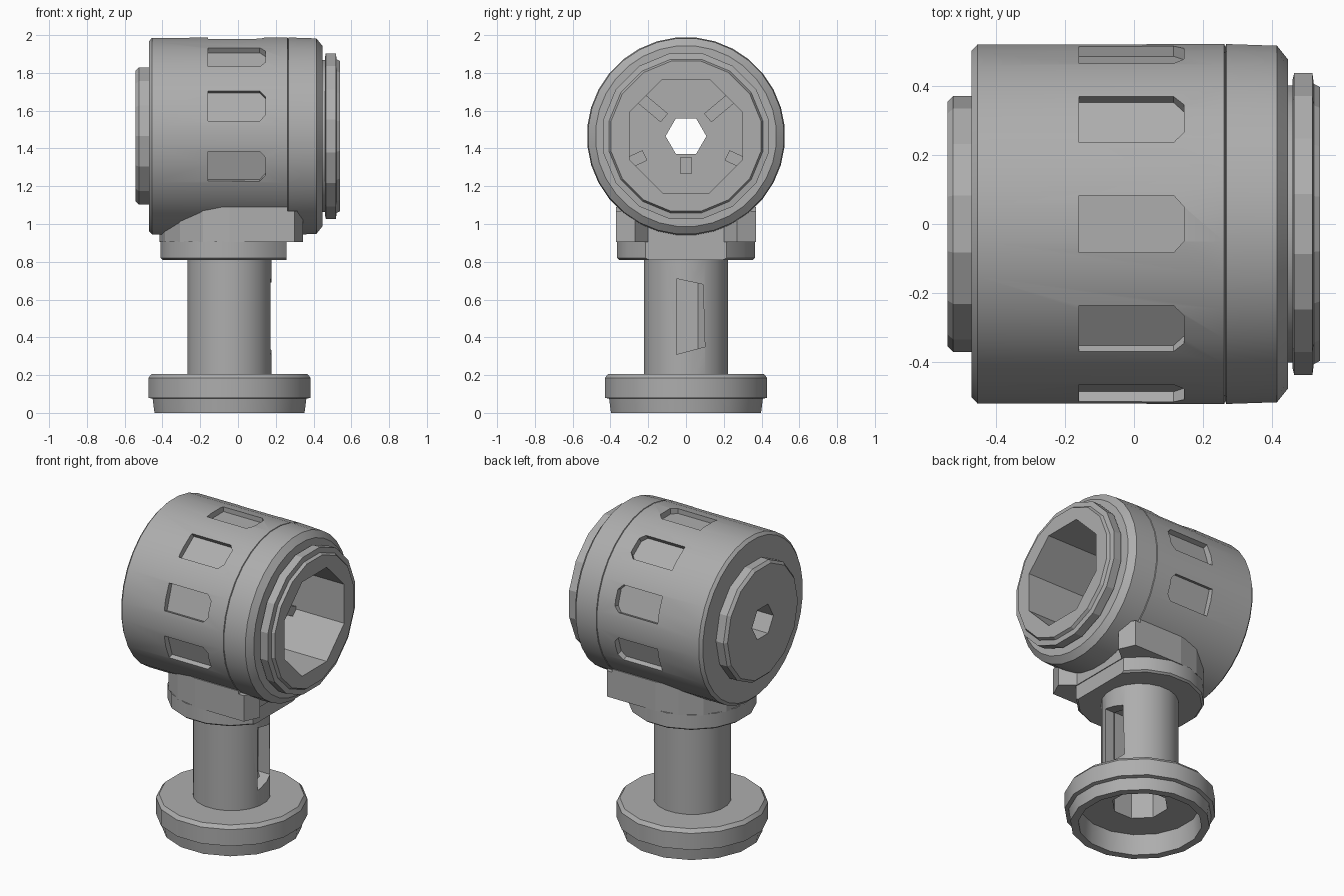
import bpy, bmesh, math
from mathutils import Matrix, Vector

cube = bpy.data.objects.get("Cube")
if cube:
    bpy.data.objects.remove(cube, do_unlink=True)

grey = bpy.data.materials.new("plain_grey")
grey.use_nodes = True
grey.diffuse_color = (0.42, 0.42, 0.42, 1)
grey.node_tree.nodes["Principled BSDF"].inputs["Base Color"].default_value = (0.42, 0.42, 0.42, 1)

AXIS_Z = 1.465      # height of the drum axis
POST_X = -0.045     # centre of the post
UPRIGHT = Matrix.Translation((POST_X, 0, 0))
SIDEWAYS = Matrix.Translation((0, 0, AXIS_Z)) @ Matrix.Rotation(math.pi / 2, 4, 'Y')


def finish(name, bm, smooth=0):
    bmesh.ops.recalc_face_normals(bm, faces=bm.faces)
    mesh = bpy.data.meshes.new(name)
    bm.to_mesh(mesh)
    bm.free()
    mesh.materials.append(grey)
    obj = bpy.data.objects.new(name, mesh)
    bpy.context.collection.objects.link(obj)
    if smooth:
        shade(obj, smooth)
    return obj


def activate(obj):
    bpy.ops.object.select_all(action='DESELECT')
    obj.select_set(True)
    bpy.context.view_layer.objects.active = obj


def shade(obj, degrees=30):
    activate(obj)
    bpy.ops.object.shade_smooth_by_angle(angle=math.radians(degrees))


def lathe(name, profile, matrix, sides, smooth=0):
    """Solid turned from (radius, position) pairs, capped at both ends."""
    bm = bmesh.new()
    rings = []
    for r, h in profile:
        angles = [2 * math.pi * (i + 0.5) / sides for i in range(sides)]
        rings.append([bm.verts.new(matrix @ Vector((r * math.cos(a), r * math.sin(a), h)))
                      for a in angles])
    for a, b in zip(rings, rings[1:]):
        for i in range(sides):
            j = (i + 1) % sides
            bm.faces.new((a[i], a[j], b[j], b[i]))
    bm.faces.new(rings[0])
    bm.faces.new(rings[-1])
    return finish(name, bm, smooth)


def prism(name, outline, low, high, matrix=Matrix()):
    """Outline in xy, extruded from low to high in z."""
    bm = bmesh.new()
    ends = [[bm.verts.new(matrix @ Vector((x, y, z))) for x, y in outline] for z in (low, high)]
    n = len(outline)
    for i in range(n):
        j = (i + 1) % n
        bm.faces.new((ends[0][i], ends[0][j], ends[1][j], ends[1][i]))
    for end in ends:
        bm.faces.new(end)
    return finish(name, bm)


def box(name, x, y, z, matrix=Matrix()):
    corners = [(x[0], y[0]), (x[1], y[0]), (x[1], y[1]), (x[0], y[1])]
    return prism(name, corners, z[0], z[1], matrix)


def cut(target, *cutters):
    for cutter in cutters:
        cutter.hide_render = True
        activate(target)
        mod = target.modifiers.new("cut", 'BOOLEAN')
        mod.operation = 'DIFFERENCE'
        mod.solver = 'EXACT'
        mod.object = cutter
        bpy.ops.object.modifier_apply(modifier=mod.name)


def discard(*objs):
    for obj in objs:
        bpy.data.objects.remove(obj, do_unlink=True)


# Horizontal drum, its end cap and the stepped ring at the open end
drum = lathe("drum", [(0.505, -0.472), (0.523, -0.455), (0.525, 0.262), (0.517, 0.265),
                      (0.525, 0.268), (0.52, 0.415), (0.48, 0.447)], SIDEWAYS, 32)
neck = lathe("ring_neck", [(0.41, 0.44), (0.41, 0.47)], SIDEWAYS, 16, 30)
ring = lathe("open_end_ring", [(0.425, 0.46), (0.447, 0.465), (0.447, 0.518), (0.415, 0.522),
                               (0.405, 0.54)], SIDEWAYS, 16)
cap = lathe("end_cap", [(0.372, -0.47), (0.372, -0.525), (0.355, -0.542)], SIDEWAYS, 14)

# Octagonal cavity and hexagonal through hole
cavity = lathe("cavity_cutter", [(0.325, -0.34), (0.325, 0.7)], SIDEWAYS, 8)
bore = lathe("bore_cutter", [(0.108, -0.7), (0.108, 0.7)], SIDEWAYS, 6)
cut(drum, cavity, bore)
cut(neck, cavity)
cut(ring, cavity)
cut(cap, bore)
discard(cavity, bore)

# Shallow windows around the upper part of the drum
window = [(-0.16, -0.083), (0.115, -0.083), (0.145, -0.05), (0.145, 0.05), (0.115, 0.083), (-0.16, 0.083)]
for step in range(-3, 4):
    turn = Matrix.Translation((0, 0, AXIS_Z)) @ Matrix.Rotation(math.radians(36 * step), 4, 'X')
    cutter = prism("window_cutter", window, 0.485, 0.6, turn)
    cut(drum, cutter)
    discard(cutter)
shade(drum, 25)

# Fins inside the cavity
for name, degrees, inner, x in (("fin", 50, 0.15, 0.1), ("fin", -50, 0.15, 0.1),
                                ("stop", 115, 0.24, 0.2), ("stop", -115, 0.24, 0.2),
                                ("tooth", 180, 0.11, -0.2)):
    turn = Matrix.Translation((0, 0, AXIS_Z)) @ Matrix.Rotation(math.radians(degrees), 4, 'X')
    box("inner_" + name, (-0.35, x), (-0.03, 0.03), (inner, 0.2 if name == "tooth" else 0.33), turn)

# Saddle: rounded at the back, straight towards the open end, hollowed by the drum
arc = [math.radians(90 + 180 * i / 8) for i in range(9)]
outline = [(POST_X + 0.37 * math.cos(a), 0.37 * math.sin(a)) for a in arc]
saddle = prism("saddle", outline + [(0.262, -0.37), (0.262, 0.37)], 0.905, 1.09)
hollow = lathe("saddle_cutter", [(0.5, -0.7), (0.5, 0.7)], SIDEWAYS, 32)
cut(saddle, hollow)
discard(hollow)
for side in (-1, 1):
    lug = [(0.26, 0.37 * side), (0.30, 0.37 * side), (0.345, 0.27 * side), (0.26, 0.2 * side)]
    prism("saddle_lug", lug, 0.905, 1.07)

# Flange under the saddle, cut flat towards the open end
flange = lathe("flange", [(0.36, 0.81), (0.372, 0.82), (0.372, 0.91)], UPRIGHT, 16)
trim = box("flange_cutter", (0.257, 0.6), (-0.6, 0.6), (0.7, 1.0))
cut(flange, trim)
discard(trim)
shade(flange, 30)

# Hollow post with a slot
post = lathe("post", [(0.225, 0.15), (0.225, 0.815)], UPRIGHT, 20)
inside = lathe("post_cutter", [(0.165, 0.0), (0.165, 0.79)], UPRIGHT, 8)
slot = prism("slot_cutter", [(-0.05, 0.31), (0.1, 0.35), (0.09, 0.68), (-0.05, 0.71)], 0.0, 0.4,
             Matrix(((0, 0, 1, 0), (1, 0, 0, 0), (0, 1, 0, 0), (0, 0, 0, 1))))
cut(post, inside, slot)
discard(slot)
shade(post, 30)

# Stepped base, hollow underneath
base = lathe("base", [(0.405, 0.0), (0.415, 0.075), (0.438, 0.08), (0.438, 0.185), (0.42, 0.207)],
             UPRIGHT, 16)
well = lathe("base_cutter", [(0.365, -0.1), (0.35, 0.13)], UPRIGHT, 16)
cut(base, well, inside)
discard(well, inside)
shade(base, 25)
